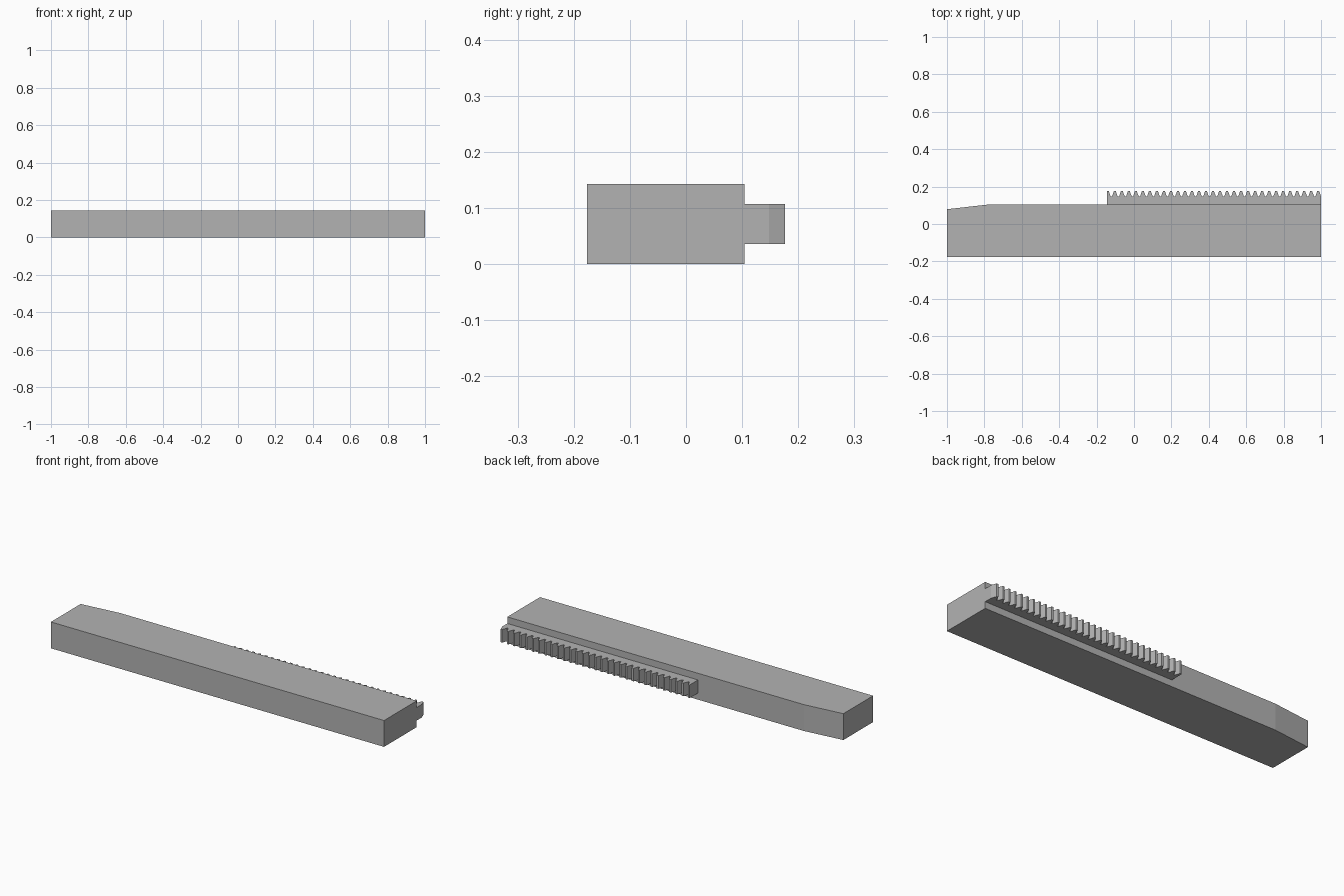
import bpy
import bmesh

cube = bpy.data.objects.get("Cube")
if cube:
    bpy.data.objects.remove(cube, do_unlink=True)

# Plain grey metal
GREY = (0.45, 0.45, 0.45, 1.0)
metal = bpy.data.materials.new("grey metal")
metal.use_nodes = True
metal.diffuse_color = GREY
metal.node_tree.nodes["Principled BSDF"].inputs["Base Color"].default_value = GREY


def extrude_outline(name, outline, bottom, top):
    """Solid made by raising a plan outline from bottom to top."""
    bm = bmesh.new()
    face = bm.faces.new([bm.verts.new((x, y, bottom)) for x, y in outline])
    raised = bmesh.ops.extrude_face_region(bm, geom=[face])["geom"]
    verts = [v for v in raised if isinstance(v, bmesh.types.BMVert)]
    bmesh.ops.translate(bm, verts=verts, vec=(0, 0, top - bottom))
    bmesh.ops.recalc_face_normals(bm, faces=bm.faces)
    mesh = bpy.data.meshes.new(name)
    bm.to_mesh(mesh)
    bm.free()
    mesh.materials.append(metal)
    obj = bpy.data.objects.new(name, mesh)
    bpy.context.collection.objects.link(obj)
    return obj


# Long bar with one tapered back corner
BACK = 0.104
extrude_outline("bar", [(-1, -0.176), (1, -0.176), (1, BACK),
                        (-0.78, BACK), (-1, 0.079)], 0, 0.143)

# Toothed rack along the back of the bar
START, END = -0.145, 1.0
ROOT, TIP = 0.148, 0.176
PITCH, TEETH = 0.0375, 31
TIP_HALF, ROOT_HALF = 0.005, 0.0149

outline = [(START, BACK), (END, BACK), (END, ROOT)]
for i in range(TEETH):
    centre = END - ROOT_HALF - 0.0001 - i * PITCH
    outline += [(centre + ROOT_HALF, ROOT), (centre + TIP_HALF, TIP)]
    if i < TEETH - 1:
        outline += [(centre - TIP_HALF, TIP), (centre - ROOT_HALF, ROOT)]
# The last tooth is cut square at the end of the rack
outline.append((START, TIP))
extrude_outline("toothed_rack", outline, 0.036, 0.107)
